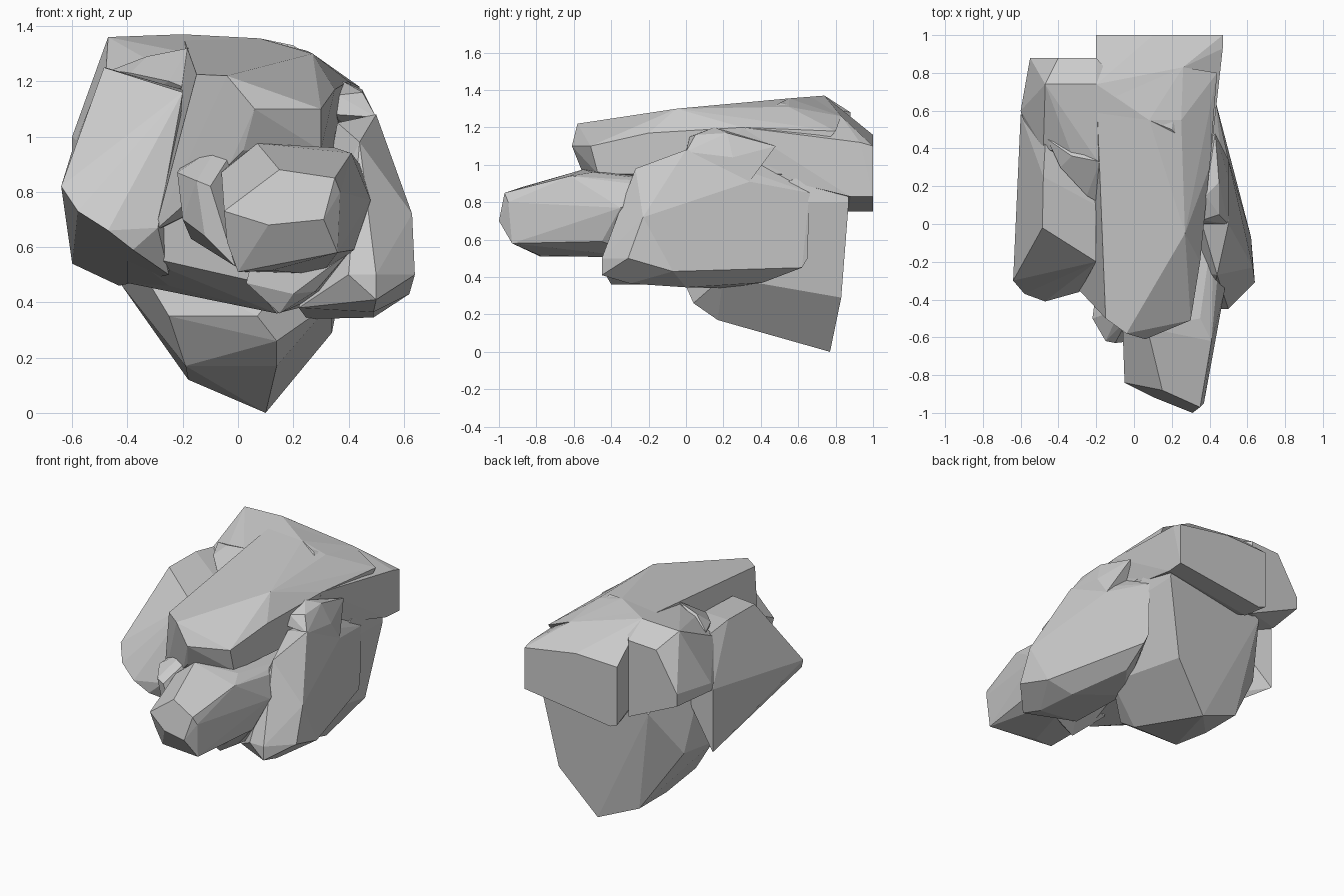
import bpy, bmesh


def hull(name, pts):
    """Angular chunk: convex hull of a few corner points."""
    bm = bmesh.new()
    for p in pts:
        bm.verts.new(p)
    bmesh.ops.convex_hull(bm, input=list(bm.verts))
    loose = [v for v in bm.verts if not v.link_faces]
    bmesh.ops.delete(bm, geom=loose, context='VERTS')
    bmesh.ops.dissolve_limit(bm, angle_limit=0.09, verts=bm.verts, edges=bm.edges)
    bmesh.ops.recalc_face_normals(bm, faces=bm.faces)
    me = bpy.data.meshes.new(name)
    bm.to_mesh(me)
    bm.free()
    ob = bpy.data.objects.new(name, me)
    bpy.context.collection.objects.link(ob)
    return ob


# pointed rear body reaching the ground
hull("rear_body", [
    (.10, .77, 0), (-.18, .74, .12), (-.18, .46, .12), (.14, .17, .17), (-.19, .17, .17),
    (.14, .04, .26), (-.25, .04, .35), (.07, .0, .35), (-.42, .32, .46), (-.42, .62, .50),
    (.34, .83, .29), (.14, .46, .12), (.44, .87, .80), (-.30, .82, .80), (-.40, .1, .6),
    (.42, .3, .8), (.34, .2, .4), (-.42, .4, 1.0), (.42, .86, 1.05)])

# middle mass joining the side slabs under the cap
hull("middle_body", [
    (-.40, -.25, .58), (.04, -.38, .48), (.14, -.25, .36), (-.25, -.1, .46), (-.40, .1, .47),
    (-.28, -.3, .70), (-.10, -.4, .85), (.28, -.35, .95), (.30, .4, 1.1), (-.38, .4, 1.1),
    (.32, -.1, .45), (.30, .3, .4)])

# long cap slab
hull("cap_slab", [
    (-.04, -.58, 1.22), (.06, -.61, 1.10), (.30, -.51, 1.10), (.02, -.55, .95), (.30, -.47, .95),
    (-.30, -.34, .66), (-.17, .30, 1.29), (-.15, -.50, 1.225), (-.03, -.52, .90),
    (.27, -.05, 1.30), (.35, -.20, 1.17), (.36, .0, 1.0), (.40, .30, 1.20), (.33, -.15, 1.0),
    (.08, .55, 1.355), (-.20, .74, 1.365), (.25, .55, 1.31), (.26, .83, 1.26),
    (.44, .80, 1.18), (-.20, .5, 1.0), (.42, .6, .95)])
hull("cap_rear", [
    (-.20, 1, 1.15), (.10, 1, 1.16), (.47, 1, 1.10), (-.15, 1, .75), (-.20, 1, .77), (.47, 1, .83),
    (-.15, .87, .75), (.46, .88, .83), (.47, .93, 1.12), (.22, .95, 1.18), (.26, .83, 1.26),
    (.40, .30, 1.20), (.36, .2, 1.0), (.08, .55, 1.355), (-.20, .74, 1.37),
    (-.2, .88, 1.22), (-.2, .5, 1.0), (.2, .5, 1.33)])
hull("cap_rear_left", [
    (-.55, .88, 1.02), (-.55, .88, .94), (-.20, .88, .78), (-.20, .88, 1.28), (-.40, .88, 1.27),
    (-.47, .74, 1.36), (-.20, .74, 1.37), (.08, .55, 1.355), (-.60, .60, .95), (-.60, .60, 1.0),
    (-.55, .42, .95), (-.48, .40, 1.2), (-.33, .37, 1.28), (-.17, .30, 1.30), (-.2, .4, .95)])

# front muzzle block
hull("front_block", [
    (.11, -.92, .68), (.31, -1, .70), (.37, -.95, .80), (.35, -.97, .85), (.15, -.88, .88),
    (-.05, -.84, .73), (-.04, -.80, .62), (0, -.78, .51), (.36, -.93, .58), (.12, -.78, .515),
    (-.06, -.56, .87), (.07, -.55, .975), (.35, -.50, .96), (.41, -.62, .94), (.48, -.35, .77),
    (.42, -.45, .59), (.44, -.30, .9), (0, -.3, .51), (.3, -.2, .5), (0, 0, .95), (.42, 0, .9)])
hull("front_block_side", [
    (-.10, -.63, .82), (-.15, -.62, .84), (-.22, -.50, .87), (-.20, -.52, .70), (-.12, -.6, .64),
    (-.01, -.62, .53), (-.07, -.45, .97), (-.03, -.5, .93), (-.20, -.35, .90), (-.17, -.35, .63),
    (0, -.3, .55), (0, -.3, .95)])
hull("front_block_under", [
    (.03, -.45, .47), (.15, -.40, .36), (.20, -.44, .43), (.28, -.40, .44), (.40, -.42, .58),
    (.05, -.45, .55), (.15, -.1, .36), (.35, -.1, .45), (.1, -.1, .6)])

# right side slab
hull("right_slab", [
    (.63, -.23, .72), (.64, -.31, .50), (.62, -.07, .43), (.50, -.45, .50), (.50, -.45, .41),
    (.40, -.45, .50), (.49, -.30, .365), (.49, .0, .345), (.22, -.28, .38), (.25, .20, .34),
    (.40, .41, .37), (.44, .62, .45), (.43, .65, .50), (.50, .0, 1.08), (.44, -.27, .98),
    (.50, .34, .91), (.43, .66, .85), (.36, .0, 1.05), (.3, -.25, .7), (.35, .5, 1.0)])
hull("right_slab_ridge", [
    (.35, .0, 1.08), (.36, .02, 1.15), (.38, .15, 1.2), (.45, .05, 1.16), (.45, .22, 1.17),
    (.50, .0, 1.07), (.50, .34, .91), (.50, .25, 1.04), (.43, .48, 1.1), (.36, .4, 1.0)])

# left side slab
hull("left_slab", [
    (-.64, -.30, .82), (-.58, -.37, .73), (-.47, -.41, .66), (-.47, -.34, .82), (-.29, -.36, .67),
    (-.38, -.38, .59), (-.20, -.20, 1.16), (-.485, -.02, 1.25), (-.48, .25, 1.25),
    (-.20, .10, 1.17), (-.22, .30, 1.15), (-.47, .42, 1.22), (-.60, .58, .95),
    (-.60, .58, .54), (-.43, .32, .46), (-.25, -.25, .50), (-.25, .2, .5), (-.3, .5, .9)])
hull("left_slab_crest", [
    (-.39, .30, 1.23), (-.46, .45, 1.24), (-.33, .36, 1.29), (-.18, .33, 1.32), (-.17, .30, 1.25),
    (-.20, .12, 1.18), (-.25, .15, 1.2), (-.2, .3, 1.1), (-.4, .4, 1.1)])
